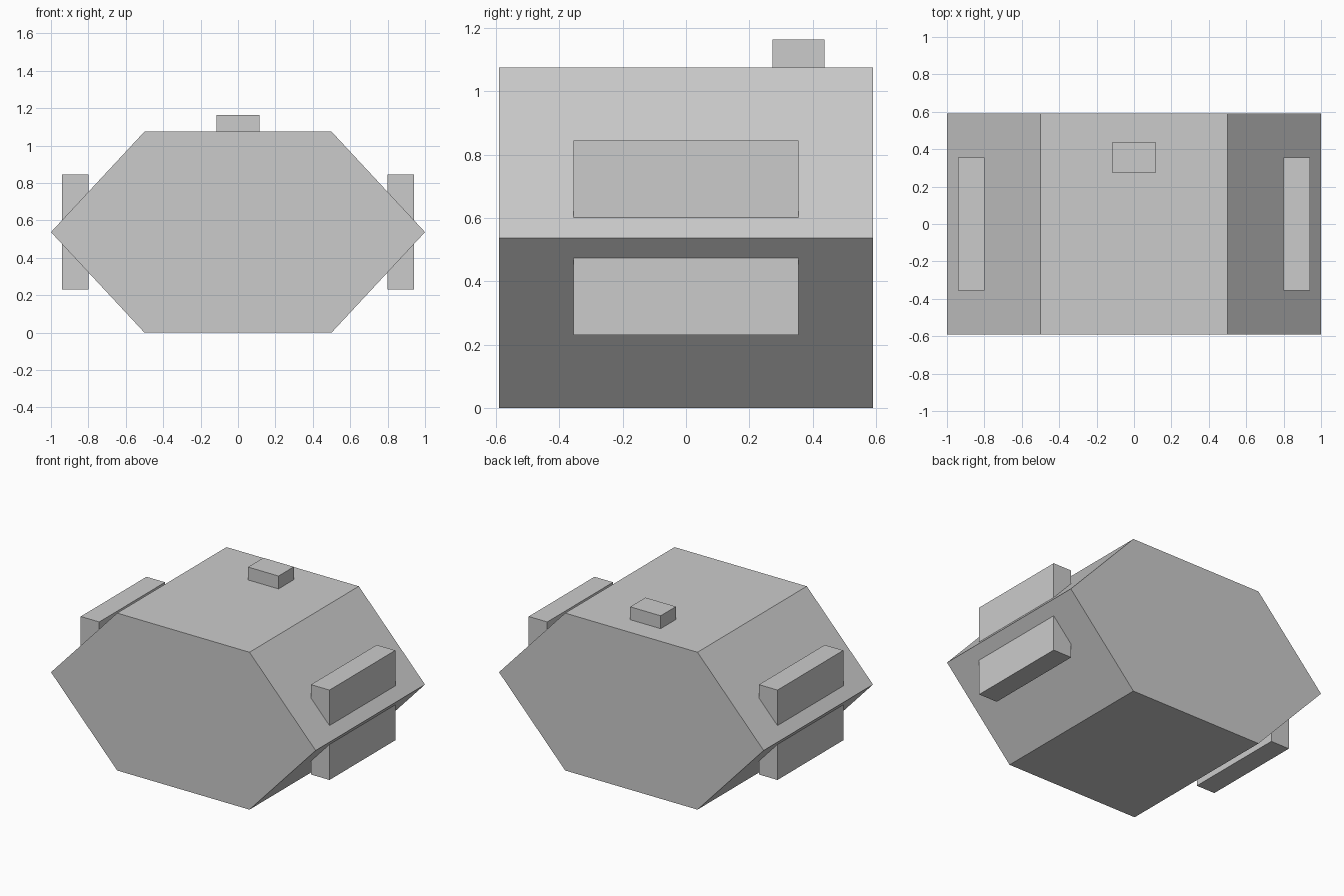
import bpy

# Remove the default cube
cube = bpy.data.objects.get("Cube")
if cube:
    bpy.data.objects.remove(cube, do_unlink=True)

# Single plain grey
grey = bpy.data.materials.new("light_grey")
grey.use_nodes = True
colour = (0.6, 0.6, 0.6, 1.0)
grey.diffuse_color = colour
grey.node_tree.nodes["Principled BSDF"].inputs["Base Color"].default_value = colour


def prism(name, profile, front, back):
    """Extrude an x-z profile (counter-clockwise from the front) along y."""
    n = len(profile)
    verts = [(x, y, z) for y in (front, back) for x, z in profile]
    faces = [list(range(n)), list(range(2 * n - 1, n - 1, -1))]
    for i in range(n):
        j = (i + 1) % n
        faces.append([j, i, n + i, n + j])
    mesh = bpy.data.meshes.new(name)
    mesh.from_pydata(verts, [], faces)
    mesh.materials.append(grey)
    obj = bpy.data.objects.new(name, mesh)
    bpy.context.collection.objects.link(obj)
    return obj


def box(name, x0, x1, y0, y1, z0, z1):
    return prism(name, [(x0, z0), (x1, z0), (x1, z1), (x0, z1)], y0, y1)


HEIGHT = 1.075
MID = HEIGHT / 2
DEPTH = 0.59

# Hexagonal body
prism("body", [(-0.5, 0), (0.5, 0), (1, MID), (0.5, HEIGHT), (-0.5, HEIGHT), (-1, MID)],
      -DEPTH, DEPTH)

# Side blocks, pierced by the pointed edges of the body
box("left_side_block", 0.8, 0.94, -0.355, 0.355, MID - 0.307, MID + 0.307)
box("right_side_block", -0.94, -0.8, -0.355, 0.355, MID - 0.307, MID + 0.307)

# Small block on the roof, towards the back
box("top_block", -0.115, 0.115, 0.273, 0.438, HEIGHT - 0.05, 1.163)
